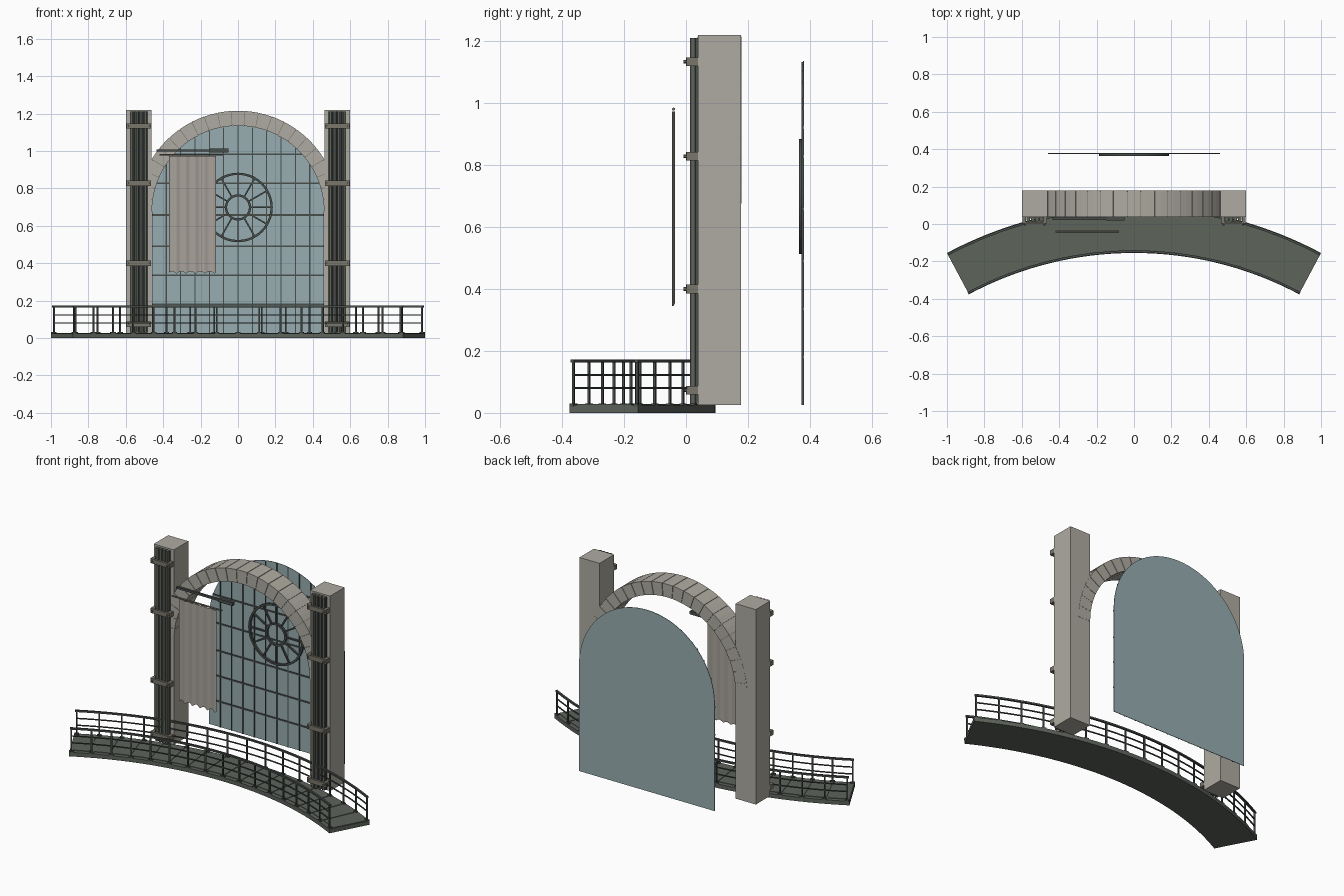
import bpy, bmesh, math
from mathutils import Matrix

if "Cube" in bpy.data.objects:
    bpy.data.objects.remove(bpy.data.objects["Cube"])

def mat(name, rgb):
    m = bpy.data.materials.new(name)
    m.diffuse_color = (*rgb, 1)
    m.use_nodes = True
    m.node_tree.nodes["Principled BSDF"].inputs["Base Color"].default_value = m.diffuse_color
    return m

STONE = mat("pale stone", (0.43, 0.41, 0.36))
CLOTH = mat("beige cloth", (0.39, 0.36, 0.32))
DECK = mat("green grey steel", (0.11, 0.125, 0.105))
DARK = mat("dark steel", (0.065, 0.078, 0.07))
CLAMP = mat("dull bronze", (0.19, 0.18, 0.145))
GLASS = mat("blue grey glass", (0.31, 0.42, 0.44))

def finish(bm, name, m, smooth=False):
    bmesh.ops.recalc_face_normals(bm, faces=bm.faces)
    me = bpy.data.meshes.new(name)
    bm.to_mesh(me)
    bm.free()
    me.materials.append(m)
    if smooth:
        for p in me.polygons:
            p.use_smooth = True
    ob = bpy.data.objects.new(name, me)
    bpy.context.collection.objects.link(ob)
    return ob

def box(bm, x0, x1, y0, y1, z0, z1, rot=None):
    M = Matrix.Translation(((x0+x1)/2, (y0+y1)/2, (z0+z1)/2)) @ Matrix.Diagonal((x1-x0, y1-y0, z1-z0, 1))
    bmesh.ops.create_cube(bm, size=1, matrix=(rot @ M) if rot else M)

def rod(bm, r, length, M, n=10):
    bmesh.ops.create_cone(bm, cap_ends=True, segments=n, radius1=r, radius2=r, depth=length, matrix=M)

def sweep(bm, r0, r1, h0, h1, a0, a1, n, place):
    """Rectangular section swept round an arc; place(r, angle, h) gives the point."""
    closed = a1 - a0 > 2*math.pi - 1e-4
    rings = [[bm.verts.new(place(r, a0 + (a1-a0)*i/n, h))
              for r, h in ((r0, h0), (r1, h0), (r1, h1), (r0, h1))] for i in range(n if closed else n+1)]
    for i in range(n):
        a, b = rings[i], rings[(i+1) % len(rings)]
        for k in range(4):
            bm.faces.new((a[k], a[(k+1) % 4], b[(k+1) % 4], b[k]))
    if not closed:
        bm.faces.new(rings[0])
        bm.faces.new(rings[-1])

# Curved walkway, around a centre far in front
YC, END = -2.03, math.asin(1/2.125)
def plan(r, a, h):
    return (r*math.sin(a), YC + r*math.cos(a), h)

bm = bmesh.new()
sweep(bm, 1.875, 2.125, 0, 0.025, -END, END, 48, plan)
finish(bm, "walkway_deck", DECK)
bm = bmesh.new()
step = 2*END/16
for i in range(16):
    a = -END + i*step
    sweep(bm, 1.9, 2.1, 0.024, 0.028, a+0.002, a+step-0.002, 3, plan)
finish(bm, "walkway_tread_plates", DECK)

# Railings on both edges
RE = END - 0.006
for side, r in (("front", 1.883), ("back", 2.116)):
    bm = bmesh.new()
    sweep(bm, r-0.006, r+0.006, 0.163, 0.173, -RE-0.004, RE+0.004, 48, plan)
    for z in (0.08, 0.122):
        sweep(bm, r-0.003, r+0.003, z-0.003, z+0.003, -RE, RE, 48, plan)
    for i in range(17):
        a = -RE + 2*RE*i/16
        M = Matrix.Translation((0, YC, 0)) @ Matrix.Rotation(-a, 4, 'Z')
        box(bm, -0.004, 0.004, r-0.004, r+0.004, 0.02, 0.168, M)
        box(bm, -0.013, 0.013, r-0.008, r+0.008, 0.02, 0.031, M)
    finish(bm, side + "_railing", DARK)

# Stone pillars with pipes and clamps
for side, s in (("left", -1), ("right", 1)):
    c = s*0.53
    bm = bmesh.new()
    box(bm, c-0.068, c+0.068, 0.038, 0.178, 0.025, 1.22)
    finish(bm, side + "_pillar", STONE)
    bm = bmesh.new()
    for k in range(4):
        rod(bm, 0.0105, 1.18, Matrix.Translation((c + (k-1.5)*0.0235, 0.024, 0.62)), 12)
    ob = finish(bm, side + "_pipes", DECK)
    bm = bmesh.new()
    box(bm, c-0.046, c+0.046, 0.03, 0.04, 0.03, 1.21)
    finish(bm, side + "_pipe_backing", DARK)
    bm = bmesh.new()
    for z in (0.073, 0.4, 0.828, 1.133):
        box(bm, c-0.055, c+0.055, 0.0, 0.012, z-0.014, z+0.014)
        for e in (-1, 1):
            box(bm, c+e*0.056-0.009, c+e*0.056+0.009, 0.002, 0.039, z-0.014, z+0.014)
            rod(bm, 0.006, 0.012, Matrix.Translation((c+e*0.052, -0.002, z)) @ Matrix.Rotation(math.pi/2, 4, 'X'), 6)
    finish(bm, side + "_clamps", CLAMP)

# Stone arch of wedge blocks with a recessed core
ZC, R = 0.675, 0.46
def face(r, a, h):
    return (r*math.cos(a), h, ZC + r*math.sin(a))
bm = bmesh.new()
w = math.pi/23
for i in range(23):
    sweep(bm, R, 0.54, 0.037, 0.179, i*w+0.003, (i+1)*w-0.003, 2, face)
finish(bm, "arch_blocks", STONE)
bm = bmesh.new()
sweep(bm, R+0.004, 0.536, 0.041, 0.175, 0, math.pi, 46, face)
finish(bm, "arch_mortar", CLAMP)

# Arched window pane
bm = bmesh.new()
pts = [(-R, 0.025), (R, 0.025)] + [(R*math.cos(math.pi*i/48), ZC + R*math.sin(math.pi*i/48)) for i in range(49)]
f = bm.faces.new([bm.verts.new((x, 0.380, z)) for x, z in pts])
g = bmesh.ops.extrude_face_region(bm, geom=[f])
for v in g["geom"]:
    if isinstance(v, bmesh.types.BMVert):
        v.co.y = 0.377
finish(bm, "window_pane", GLASS)

# Window bars
bm = bmesh.new()
for i in range(-5, 6):
    x = i*R/6
    box(bm, x-0.003, x+0.003, 0.373, 0.378, 0.025, ZC + math.sqrt(R*R - x*x) - 0.002)
for z in (0.18, 0.335, 0.49, 0.658, 0.827, 0.982):
    hx = R if z < ZC else math.sqrt(R*R - (z-ZC)**2)
    box(bm, -hx, hx, 0.373, 0.378, z-0.0045, z+0.0045)
finish(bm, "window_bars", DARK)

# Round wheel ornament on the window
def wheel(r, a, h):
    return (r*math.cos(a), h, 0.698 + r*math.sin(a))
bm = bmesh.new()
for r, t in ((0.18, 0.006), (0.064, 0.006)):
    sweep(bm, r-t, r+t, 0.364, 0.377, 0, 2*math.pi, 40, wheel)
for i in range(12):
    M = Matrix.Translation((0, 0, 0.698)) @ Matrix.Rotation(i*math.pi/6, 4, 'Y')
    box(bm, 0.066, 0.178, 0.366, 0.376, -0.004, 0.004, M)
finish(bm, "window_wheel", DARK)

# Hanging cloth: pleated sheet with a wavy hem
bm = bmesh.new()
cols = []
for i in range(41):
    u = i/40
    x, y = -0.37 + 0.252*u, -0.04 + 0.003*math.sin(u*10*math.pi)
    hem = 0.343 + 0.014*abs(math.sin(u*5*math.pi + 0.5))
    cols.append([bm.verts.new((x, y+d, z)) for d, z in ((-0.002, hem), (-0.002, 0.972), (0.002, 0.972), (0.002, hem))])
for a, b in zip(cols, cols[1:]):
    for k in range(4):
        bm.faces.new((a[k], a[(k+1) % 4], b[(k+1) % 4], b[k]))
bm.faces.new(cols[0])
bm.faces.new(cols[-1])
finish(bm, "hanging_cloth", CLOTH)

# Cloth rod and the bar behind it
bm = bmesh.new()
rod(bm, 0.005, 0.34, Matrix.Translation((-0.25, -0.04, 0.98)) @ Matrix.Rotation(math.pi/2, 4, 'Y'))
finish(bm, "cloth_rod", CLAMP)
bm = bmesh.new()
box(bm, -0.435, -0.055, 0.022, 0.036, 0.996, 1.008)
box(bm, -0.15, -0.052, 0.02, 0.038, 0.992, 1.012)
finish(bm, "support_bar", DARK)

# Soften round pipes
for ob in bpy.data.objects:
    ob.select_set(ob.name.endswith("pipes") or ob.name == "cloth_rod")
bpy.context.view_layer.objects.active = bpy.data.objects["left_pipes"]
bpy.ops.object.shade_smooth_by_angle()
